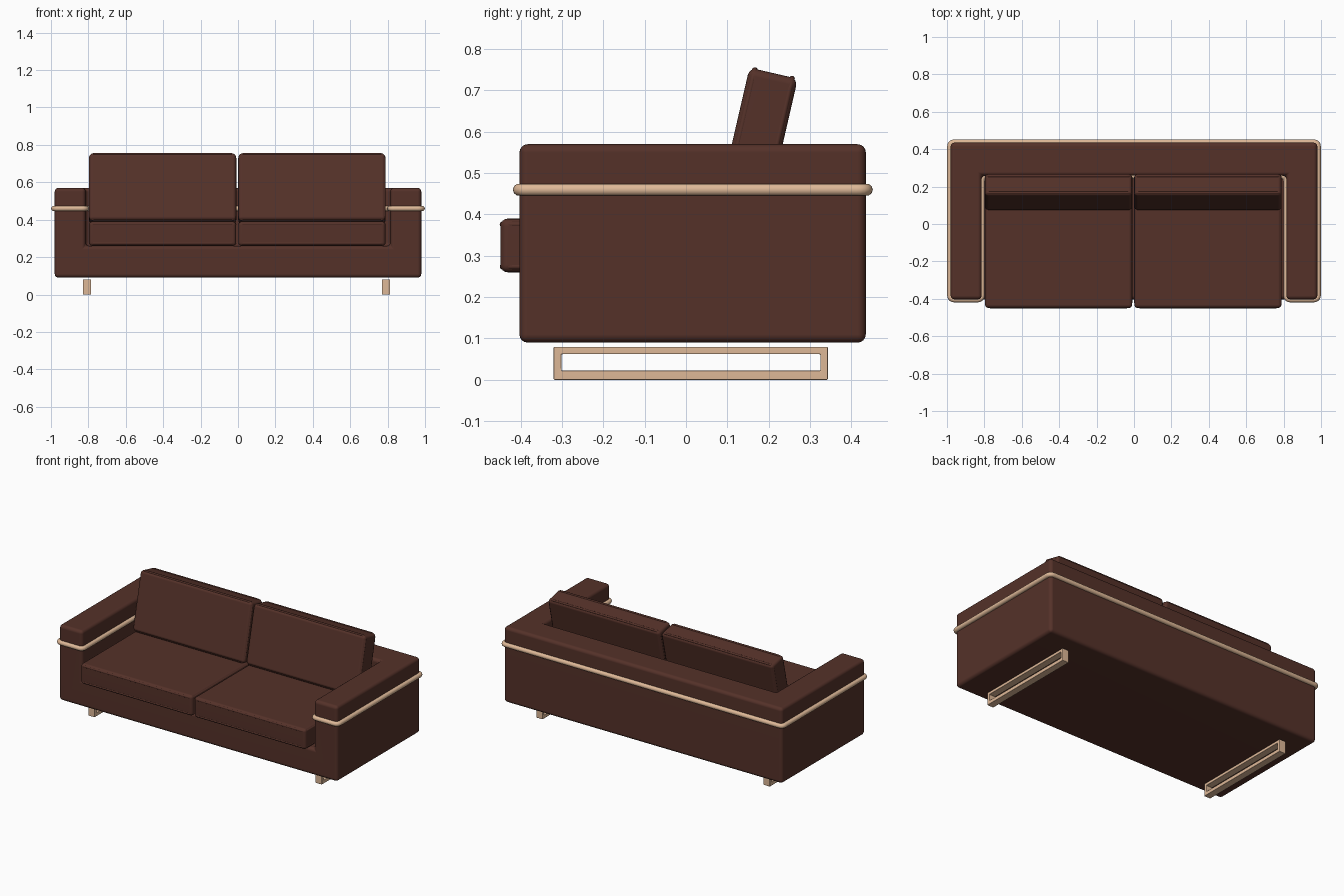
import bpy
import math
from mathutils import Vector

if "Cube" in bpy.data.objects:
    bpy.data.objects.remove(bpy.data.objects["Cube"])


def material(name, rgb):
    m = bpy.data.materials.new(name)
    m.diffuse_color = (*rgb, 1)
    m.use_nodes = True
    m.node_tree.nodes["Principled BSDF"].inputs["Base Color"].default_value = m.diffuse_color
    return m


LEATHER = material("brown_leather", (0.09, 0.031, 0.022))
WOOD = material("pale_wood", (0.73, 0.48, 0.31))


def box(name, lo, hi, mat=None):
    lo, hi = Vector(lo), Vector(hi)
    bpy.ops.mesh.primitive_cube_add(size=1, location=(lo + hi) / 2)
    ob = bpy.context.object
    ob.name = name
    ob.scale = hi - lo
    bpy.ops.object.transform_apply(location=False, rotation=False, scale=True)
    if mat:
        ob.data.materials.append(mat)
    return ob


def boolean_cut(ob, cutter):
    cutter.hide_render = True
    m = ob.modifiers.new("cut", 'BOOLEAN')
    m.object = cutter
    m.operation = 'DIFFERENCE'
    bpy.context.view_layer.objects.active = ob
    bpy.ops.object.modifier_apply(modifier=m.name)
    bpy.data.objects.remove(cutter)


def soften(ob, width, segments):
    m = ob.modifiers.new("round", 'BEVEL')
    m.width = width
    m.segments = segments
    m.limit_method = 'ANGLE'
    for p in ob.data.polygons:
        p.use_smooth = True
    n = ob.modifiers.new("normals", 'WEIGHTED_NORMAL')
    n.keep_sharp = True


def rounded_loop(corners, radius, steps=6):
    """Closed path with each corner replaced by a smooth curve."""
    pts = []
    for i, c in enumerate(corners):
        c = Vector(c)
        a = c + (Vector(corners[i - 1]) - c).normalized() * radius
        b = c + (Vector(corners[(i + 1) % len(corners)]) - c).normalized() * radius
        for k in range(steps + 1):
            t = k / steps
            pts.append(a * (1 - t) ** 2 + c * 2 * t * (1 - t) + b * t * t)
    return pts


def tube(name, pts, z, radius, mat):
    cu = bpy.data.curves.new(name, 'CURVE')
    cu.dimensions = '3D'
    cu.twist_mode = 'Z_UP'
    cu.bevel_depth = radius
    cu.bevel_resolution = 3
    sp = cu.splines.new('POLY')
    sp.points.add(len(pts) - 1)
    for p, q in zip(sp.points, pts):
        p.co = (q.x, q.y, z, 1)
    sp.use_cyclic_u = True
    ob = bpy.data.objects.new(name, cu)
    bpy.context.collection.objects.link(ob)
    cu.materials.append(mat)
    return ob


def cushion(name, width, depth, thick, location, tilt=0):
    """Padded block with piping around both large faces."""
    w, d, t = width / 2, depth / 2, thick / 2
    pad = box(name, (-w, -d, -t), (w, d, t), LEATHER)
    soften(pad, 0.018, 4)
    loop = rounded_loop([(-w, -d), (w, -d), (w, d), (-w, d)], 0.025)
    inset = [p * (1 - 0.006 / w) for p in loop]
    parts = [pad]
    for side, s in (("upper", 1), ("lower", -1)):
        parts.append(tube(f"{name}_{side}_piping", inset, s * (t - 0.014), 0.007, LEATHER))
    for ob in parts:
        ob.location = location
        ob.rotation_euler.x = tilt


# Body: one block with the seat well cut out
body = box("sofa_body", (-0.98, -0.403, 0.09), (0.98, 0.435, 0.57), LEATHER)
boolean_cut(body, box("seat_well", (-0.815, -0.6, 0.26), (0.815, 0.258, 0.8)))
soften(body, 0.02, 4)

# Wooden trim running around the arms and back
trim = [(-0.984, -0.404), (-0.813, -0.404), (-0.813, 0.255), (0.813, 0.255),
        (0.813, -0.404), (0.984, -0.404), (0.984, 0.437), (-0.984, 0.437)]
tube("wood_trim", rounded_loop(trim, 0.025), 0.46, 0.015, WOOD)

# Seat and back cushions
for side, x in (("left", -0.403), ("right", 0.395)):
    cushion(f"seat_cushion_{side}", 0.786, 0.69, 0.13, (x, -0.104, 0.325))
    cushion(f"back_cushion_{side}", 0.786, 0.365, 0.12, (x, 0.171, 0.564), math.radians(77))

# Sled legs: open rectangular frames
for side, x in (("left", -0.808), ("right", 0.792)):
    leg = box(f"leg_frame_{side}", (x - 0.022, -0.32, 0), (x + 0.022, 0.343, 0.08), WOOD)
    boolean_cut(leg, box("leg_opening", (x - 0.1, -0.301, 0.022), (x + 0.1, 0.325, 0.062)))
    soften(leg, 0.002, 2)
